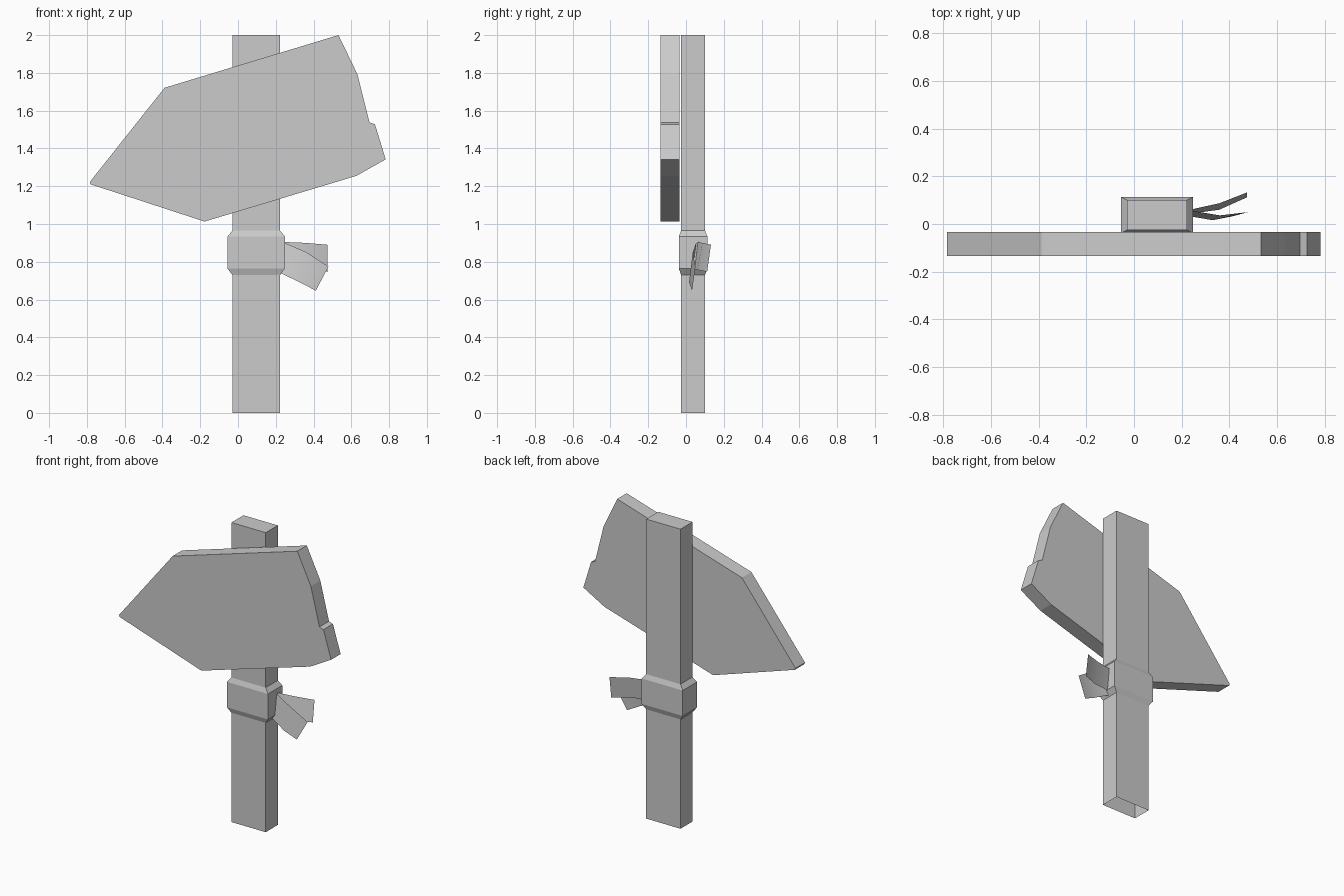
import bpy

if "Cube" in bpy.data.objects:
    bpy.data.objects.remove(bpy.data.objects["Cube"])


def make(name, verts, faces, smooth=False):
    mesh = bpy.data.meshes.new(name)
    mesh.from_pydata(verts, [], faces)
    mesh.update()
    for p in mesh.polygons:
        p.use_smooth = smooth
    obj = bpy.data.objects.new(name, mesh)
    bpy.context.collection.objects.link(obj)
    return obj


def loft(name, rings, cap_start=False, cap_end=False):
    """Join equal-length closed rings into a skin, optionally capped."""
    n = len(rings[0])
    verts = [v for ring in rings for v in ring]
    faces = []
    for r in range(len(rings) - 1):
        for i in range(n):
            a, b = r * n + i, r * n + (i + 1) % n
            faces.append((a, b, b + n, a + n))
    if cap_start:
        faces.append(tuple(reversed(range(n))))
    if cap_end:
        faces.append(tuple(range(len(verts) - n, len(verts))))
    return make(name, verts, faces)


def post_ring(z, dx=0.0, dy=0.0):
    """Rectangle around the post section, grown by dx and dy."""
    x0, x1, y0, y1 = -0.03 - dx, 0.223 + dx, -0.026 - dy, 0.101 + dy
    return [(x0, y0, z), (x1, y0, z), (x1, y1, z), (x0, y1, z)]


def ribbon(name, upper, lower):
    """Curved cloth strip between two edge lines."""
    n = len(upper)
    faces = [(i + n, i + n + 1, i + 1, i) for i in range(n - 1)]
    return make(name, upper + lower, faces, smooth=True)


# Post, open underneath
loft("post", [post_ring(0), post_ring(2)], cap_end=True)

# Pointed sign board, cut from a plank
outline = [(-0.785, 1.222), (-0.78, 1.21), (-0.177, 1.013), (0.627, 1.255),
           (0.782, 1.342), (0.725, 1.528), (0.696, 1.538), (0.632, 1.793),
           (0.532, 2.0), (-0.389, 1.721)]
loft("sign_board", [[(x, y, z) for x, z in outline] for y in (-0.134, -0.034)],
     True, True).data.flip_normals()
bpy.data.objects["sign_board"].data.flip_normals()

# Cloth band wrapped around the post
loft("cloth_band", [post_ring(0.73), post_ring(0.764, 0.025, 0.012),
                    post_ring(0.934, 0.025, 0.012), post_ring(0.965)])

# Loose cloth ends
ribbon("cloth_end_back",
       [(0.235, 0.06, 0.905), (0.358, 0.087, 0.9), (0.473, 0.132, 0.89)],
       [(0.235, 0.043, 0.76), (0.358, 0.06, 0.757), (0.474, 0.112, 0.747)])
ribbon("cloth_end_front",
       [(0.24, 0.056, 0.903), (0.36, 0.036, 0.852), (0.479, 0.05, 0.775)],
       [(0.225, 0.034, 0.74), (0.33, 0.016, 0.69), (0.412, 0.032, 0.647)])
